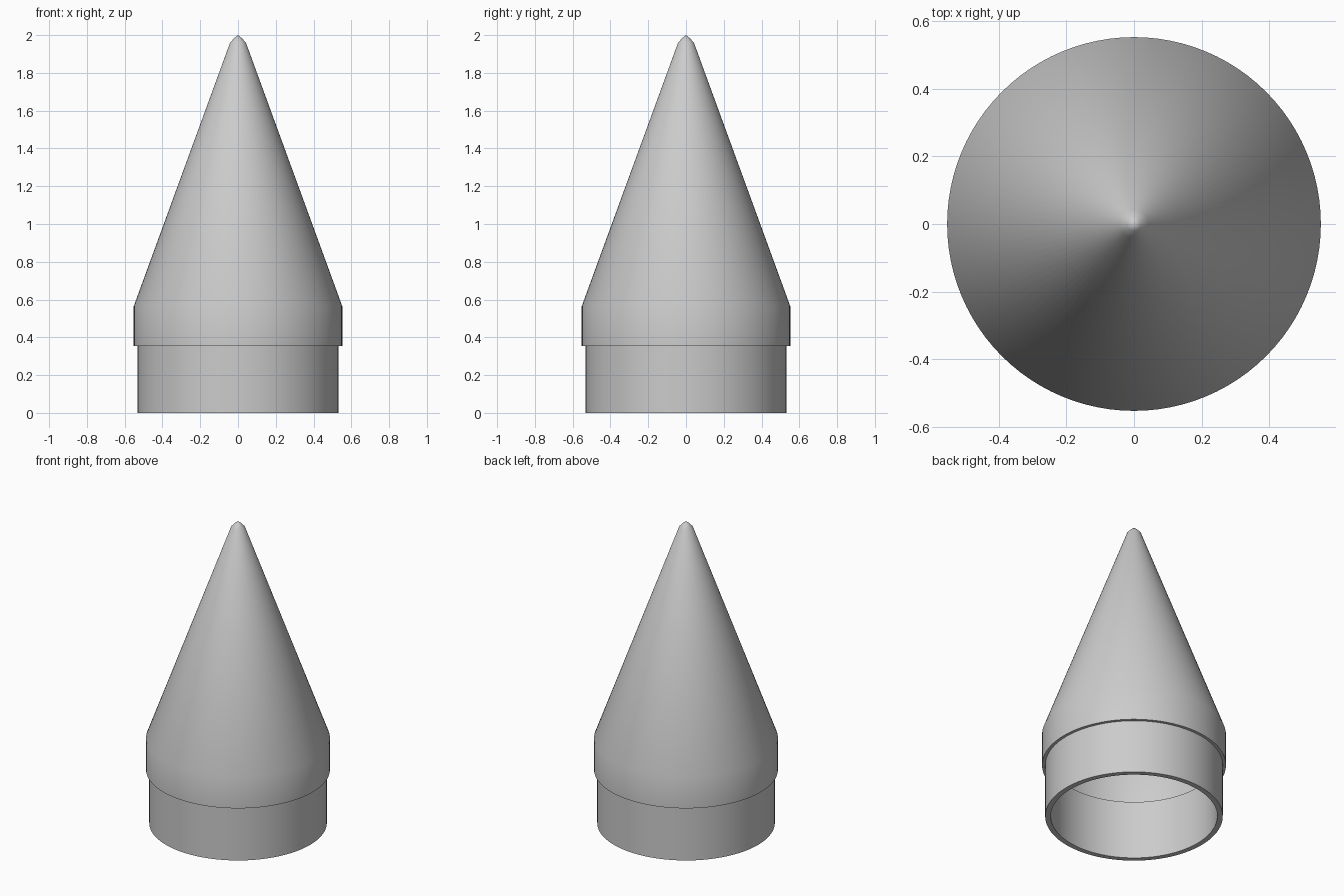
import bpy
import bmesh
import math

cube = bpy.data.objects.get("Cube")
if cube:
    bpy.data.objects.remove(cube, do_unlink=True)

# Single grey colour
grey = bpy.data.materials.new("mid grey")
grey.use_nodes = True
colour = (0.6, 0.6, 0.6, 1.0)
grey.diffuse_color = colour
grey.node_tree.nodes["Principled BSDF"].inputs["Base Color"].default_value = colour


def lathe(name, profile, steps=96):
    """Spin a (radius, height) profile around z into a closed surface."""
    bm = bmesh.new()
    verts = [bm.verts.new((r, 0, z)) for r, z in profile]
    edges = [bm.edges.new(pair) for pair in zip(verts, verts[1:])]
    bmesh.ops.spin(bm, geom=verts + edges, cent=(0, 0, 0), axis=(0, 0, 1),
                   angle=math.tau, steps=steps, use_merge=False)
    bmesh.ops.remove_doubles(bm, verts=bm.verts, dist=0.0002)
    bmesh.ops.recalc_face_normals(bm, faces=bm.faces)
    mesh = bpy.data.meshes.new(name)
    bm.to_mesh(mesh)
    bm.free()
    obj = bpy.data.objects.new(name, mesh)
    bpy.context.collection.objects.link(obj)
    mesh.materials.append(grey)
    bpy.ops.object.select_all(action="DESELECT")
    obj.select_set(True)
    bpy.context.view_layer.objects.active = obj
    bpy.ops.object.shade_smooth_by_angle(angle=math.radians(32))
    return obj


# Outside: collar, stepped shoulder, long cone and blunt tip
outer = [(0.533, 0), (0.533, 0.354), (0.552, 0.354), (0.552, 0.565),
         (0.042, 1.96), (0.02, 1.984), (0, 2)]
# Inside: the same shape one wall thickness in, from tip down to the open base
inner = [(0, 1.955), (0.01, 1.95), (0.519, 0.559), (0.519, 0.387),
         (0.5, 0.387), (0.5, 0)]

# Outer skin carries the rim at the base so the shell is closed
lathe("nose_cone_outer_shell", [inner[-1]] + outer)
inside = lathe("nose_cone_inner_wall", inner)
inside.data.flip_normals()
